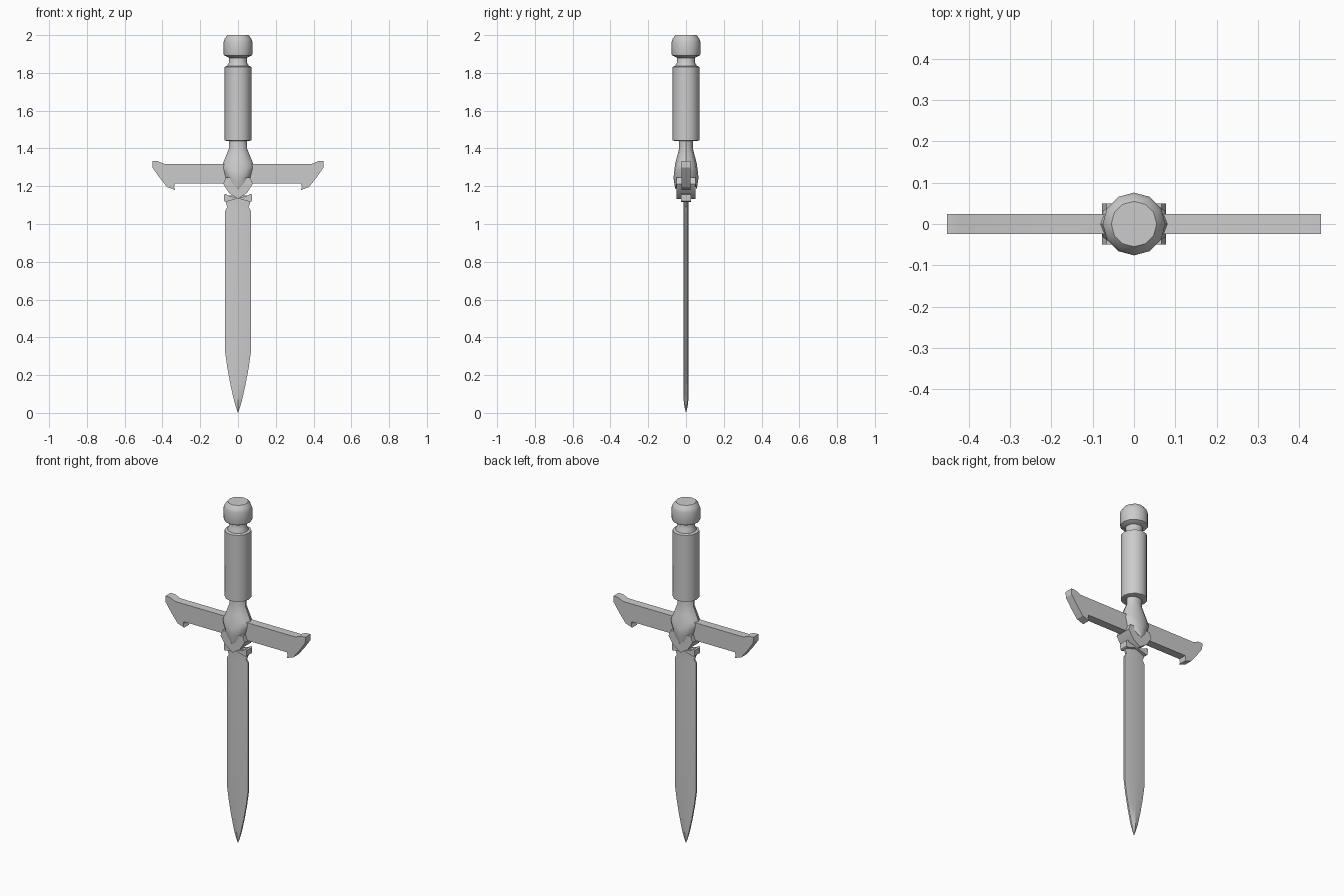
import bpy, bmesh
from math import sin, cos, pi

if "Cube" in bpy.data.objects:
    bpy.data.objects.remove(bpy.data.objects["Cube"])

SIDES = 12


def finish(name, bm, angle=35):
    bmesh.ops.remove_doubles(bm, verts=bm.verts, dist=1e-5)
    bmesh.ops.recalc_face_normals(bm, faces=bm.faces)
    me = bpy.data.meshes.new(name)
    bm.to_mesh(me)
    bm.free()
    ob = bpy.data.objects.new(name, me)
    bpy.context.collection.objects.link(ob)
    bpy.ops.object.select_all(action='DESELECT')
    bpy.context.view_layer.objects.active = ob
    ob.select_set(True)
    bpy.ops.object.shade_smooth_by_angle(angle=angle * pi / 180)
    return ob


def loft(name, rings, angle=35):
    """Join rings of points with quads and cap both ends."""
    bm = bmesh.new()
    rows = [[bm.verts.new(p) for p in r] for r in rings]
    n = len(rows[0])
    for a, b in zip(rows, rows[1:]):
        for i in range(n):
            j = (i + 1) % n
            bm.faces.new((a[i], a[j], b[j], b[i]))
    bm.faces.new(rows[0])
    bm.faces.new(rows[-1])
    return finish(name, bm, angle)


def ring(rx, ry, z, slope=0.0):
    """Elliptical ring; slope lifts it towards the +-x sides."""
    pts = []
    for i in range(SIDES):
        a = 2 * pi * i / SIDES
        x = rx * cos(a)
        pts.append((x, ry * sin(a), z + slope * abs(x)))
    return pts


def turned(name, profile):
    return loft(name, [ring(r, r, z) for r, z in profile])


def plate(name, outline, depth):
    """Extrude an x-z outline through +-depth in y."""
    return loft(name, [[(x, y, z) for x, z in outline] for y in (-depth, depth)], 25)


# Pommel, collar and grip
turned("pommel", [(.048, 1.88), (.074, 1.893), (.076, 1.90), (.076, 1.965),
                  (.070, 1.982), (.055, 2.0)])
turned("collar", [(.056, 1.82), (.056, 1.842), (.047, 1.855), (.047, 1.885), (.056, 1.895)])
turned("grip", [(.062, 1.44), (.071, 1.443), (.071, 1.832), (.060, 1.836)])

# Swelling below the grip, ending in a pointed shield on front and back
loft("guard_boss", [ring(.046, .036, 1.45), ring(.048, .036, 1.40),
                    ring(.066, .048, 1.355), ring(.082, .058, 1.315),
                    ring(.087, .063, 1.275, .35), ring(.083, .066, 1.245, .55),
                    ring(.079, .062, 1.215, .75), ring(.073, .057, 1.185, .95)])

# Crossguard arms, one on each side
arm = [(0, 1.318), (.39, 1.318), (.425, 1.333), (.453, 1.333), (.452, 1.298),
       (.415, 1.245), (.375, 1.195), (.332, 1.18), (.338, 1.195), (.334, 1.214), (0, 1.214)]
for side, s in (("left", -1), ("right", 1)):
    plate("crossguard_" + side, [(s * x, z) for x, z in arm], .024)

# Chevron under the boss and split collar at the blade root
half = [(.066, 1.245), (.078, 1.212), (.048, 1.165)]
plate("chevron", half + [(0, 1.132)] + [(-x, z) for x, z in reversed(half)], .05)
for side, s in (("left", -1), ("right", 1)):
    tab = [(0, 1.136), (.05, 1.15), (.066, 1.16), (.074, 1.155), (.073, 1.122), (.065, 1.117)]
    plate("blade_collar_" + side, [(s * x, z) for x, z in tab], .026)

# Blade: ridged cross-section with narrow flat edges, tapering to a point
stations = [(.064, 1.15), (.064, 1.11), (.056, 1.09), (.068, 1.07), (.068, .32),
            (.056, .235), (.041, .155), (.022, .07), (.012, .035), (.0005, 0)]
rings = []
for w, z in stations:
    t = min(.013, .004 + w * .4) if w > .001 else .0005
    e = min(.005, t * .4)
    rings.append([(w, -e, z), (w, e, z), (0, t, z), (-w, e, z), (-w, -e, z), (0, -t, z)])
loft("blade", rings, 25)
